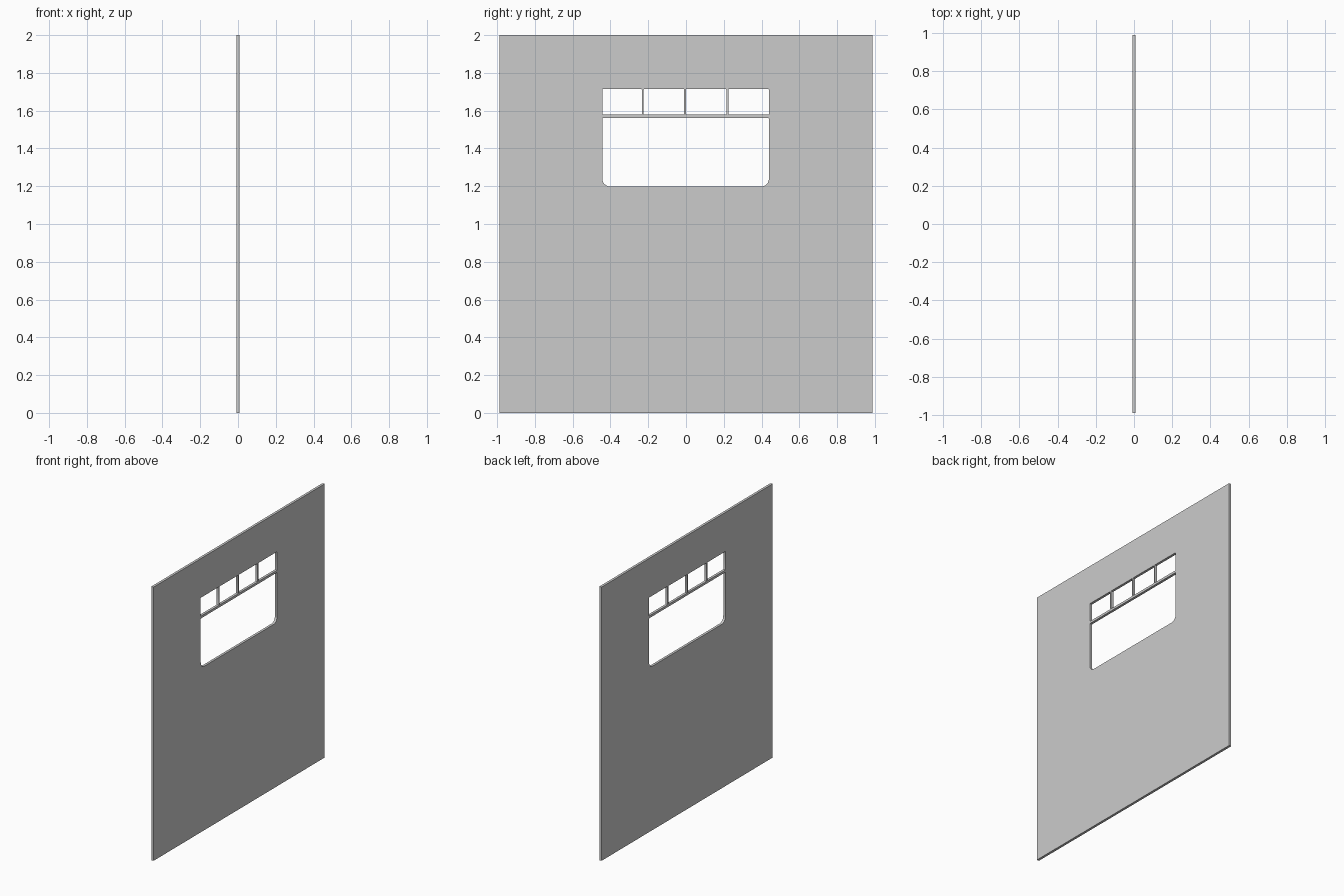
import bpy
from math import radians, cos, sin, pi
from mathutils import Euler

if "Cube" in bpy.data.objects:
    bpy.data.objects.remove(bpy.data.objects["Cube"])

HALF_WIDTH, HEIGHT, HALF_THICK = 0.988, 2.0, 0.009

def rounded_rect(y0, y1, z0, z1, r_bottom, r_top, steps=6):
    """Outline with separate corner radii for the bottom and the top."""
    pts = []
    for y, z, sy, sz, r, start in ((y1, z0, -1, 1, r_bottom, -pi / 2), (y1, z1, -1, -1, r_top, 0),
                                   (y0, z1, 1, -1, r_top, pi / 2), (y0, z0, 1, 1, r_bottom, pi)):
        for i in range(steps + 1 if r else 1):
            a = start + i * pi / 2 / steps
            pts.append((y + sy * r + r * cos(a), z + sz * r + r * sin(a)) if r else (y, z))
    return pts

curve = bpy.data.curves.new("panel_outline", 'CURVE')
curve.dimensions = '2D'
curve.fill_mode = 'BOTH'
curve.extrude = HALF_THICK

def add_loop(pts):
    spline = curve.splines.new('POLY')
    spline.points.add(len(pts) - 1)
    for p, (a, b) in zip(spline.points, pts):
        p.co = (a, b, 0, 1)
    spline.use_cyclic_u = True

# Panel outline
add_loop(rounded_rect(-HALF_WIDTH, HALF_WIDTH, 0, HEIGHT, 0, 0))

# Large lower window opening with rounded bottom corners
add_loop(rounded_rect(-0.443, 0.439, 1.198, 1.562, 0.042, 0.005))

# Four small upper panes separated by thin bars
bar = 0.01
edges = [-0.443 - bar / 2, -0.229, -0.005, 0.219, 0.439 + bar / 2]
for left, right in zip(edges, edges[1:]):
    add_loop(rounded_rect(left + bar / 2, right - bar / 2, 1.579, 1.714, 0.003, 0.003, 3))

# Convert to a mesh standing upright in the YZ plane
helper = bpy.data.objects.new("outline_helper", curve)
bpy.context.collection.objects.link(helper)
bpy.context.view_layer.update()
mesh = bpy.data.meshes.new_from_object(helper.evaluated_get(bpy.context.evaluated_depsgraph_get()))
bpy.data.objects.remove(helper)
mesh.transform(Euler((radians(90), 0, radians(90))).to_matrix().to_4x4())
panel = bpy.data.objects.new("window_wall_panel", mesh)
bpy.context.collection.objects.link(panel)
bpy.context.view_layer.objects.active = panel
panel.select_set(True)
bpy.ops.object.shade_smooth_by_angle(angle=radians(30))
